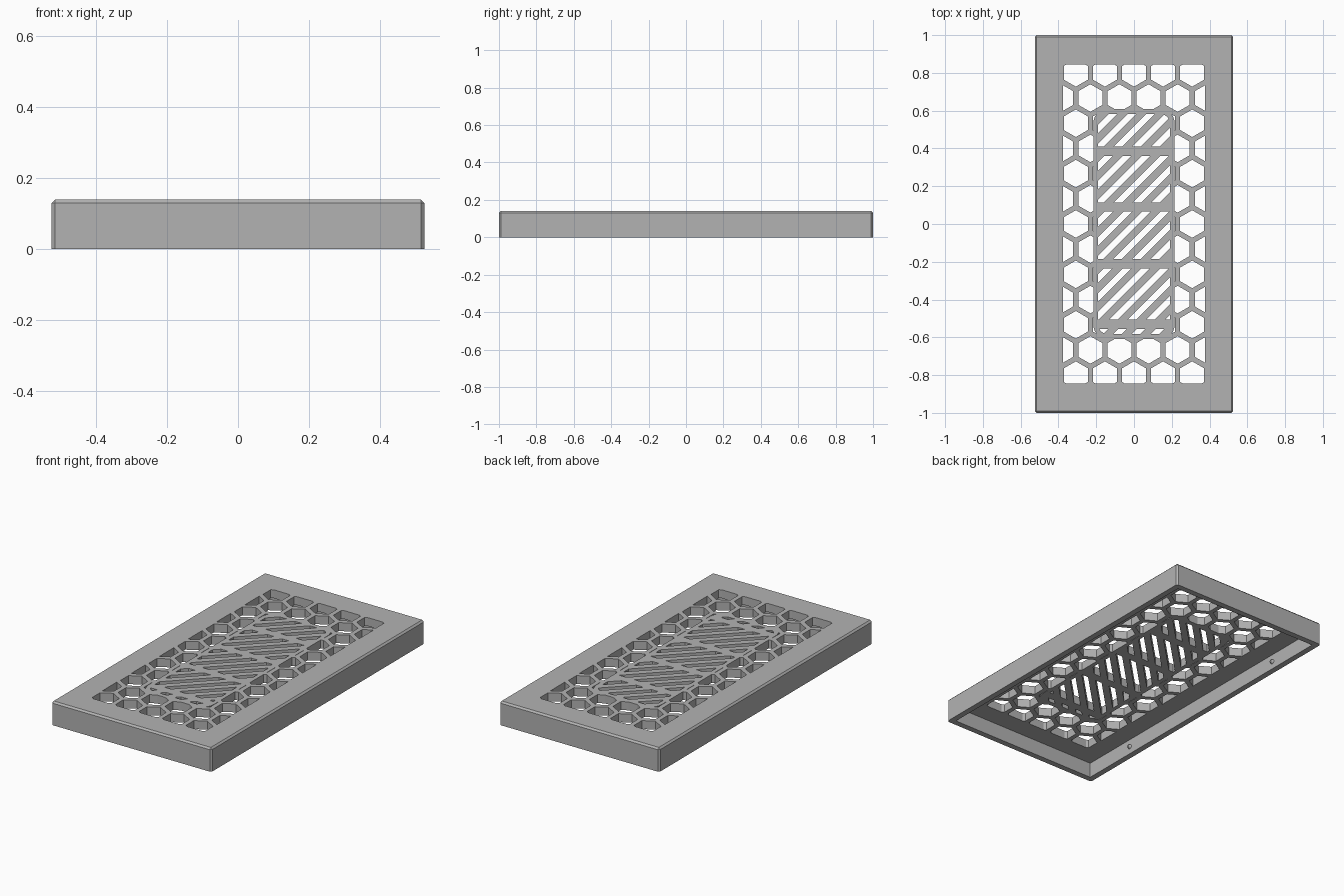
import bpy, bmesh, math
from mathutils import Vector

if "Cube" in bpy.data.objects:
    bpy.data.objects.remove(bpy.data.objects["Cube"])

W, L, H = 0.525, 1.0, 0.14      # half width, half length, height
WALL, ROOF = 0.035, 0.09        # wall thickness, underside of the top panel

grey = bpy.data.materials.new("plain grey")
grey.use_nodes = True
grey.diffuse_color = (0.45, 0.45, 0.45, 1)
grey.node_tree.nodes["Principled BSDF"].inputs["Base Color"].default_value = grey.diffuse_color


def finish(name, bm):
    bmesh.ops.recalc_face_normals(bm, faces=bm.faces)
    mesh = bpy.data.meshes.new(name)
    bm.to_mesh(mesh)
    bm.free()
    mesh.materials.append(grey)
    obj = bpy.data.objects.new(name, mesh)
    bpy.context.collection.objects.link(obj)
    return obj


def prisms(name, outlines, z0, z1):
    """Extrude flat outlines between two heights."""
    bm = bmesh.new()
    for pts in outlines:
        face = bm.faces.new([bm.verts.new((p.x, p.y, z0)) for p in pts])
        top = bmesh.ops.extrude_face_region(bm, geom=[face])["geom"]
        bmesh.ops.translate(bm, vec=(0, 0, z1 - z0),
                            verts=[v for v in top if isinstance(v, bmesh.types.BMVert)])
    return finish(name, bm)


def clip(pts, normal, limit):
    """Keep the part of a convex outline where normal . p <= limit."""
    n, out = Vector(normal), []
    for a, b in zip(pts, pts[1:] + pts[:1]):
        da, db = n.dot(a) - limit, n.dot(b) - limit
        if da <= 0:
            out.append(a)
        if da * db < 0:
            out.append(a.lerp(b, da / (da - db)))
    return out


def area(pts):
    return abs(sum(a.cross(b) for a, b in zip(pts, pts[1:] + pts[:1]))) / 2 if len(pts) > 2 else 0


def rounded(hx, hy, r, steps=6):
    pts = []
    for i, (sx, sy) in enumerate([(1, 1), (-1, 1), (-1, -1), (1, -1)]):
        for k in range(steps + 1):
            t = (i + k / steps) * math.pi / 2
            pts.append(Vector((sx * (hx - r) + r * math.cos(t), sy * (hy - r) + r * math.sin(t))))
    return pts


def rectangle(hx, hy):
    return [Vector(p) for p in ((hx, hy), (-hx, hy), (-hx, -hy), (hx, -hy))]


def cut(obj, cutters):
    """Subtract the cutters, then remove them."""
    for c in cutters:
        mod = obj.modifiers.new("cut", 'BOOLEAN')
        mod.operation, mod.solver, mod.object = 'DIFFERENCE', 'EXACT', c
        c.hide_render = True
    deps = bpy.context.evaluated_depsgraph_get()
    mesh = bpy.data.meshes.new_from_object(obj.evaluated_get(deps))
    obj.modifiers.clear()
    obj.data = mesh
    for c in cutters:
        bpy.data.objects.remove(c)


# Outer cover: chamfered box, hollow underneath
bm = bmesh.new()
bmesh.ops.create_cube(bm, size=1)
bmesh.ops.scale(bm, vec=(2 * W, 2 * L, H), verts=bm.verts)
bmesh.ops.translate(bm, vec=(0, 0, H / 2), verts=bm.verts)
edges = [e for e in bm.edges if max(v.co.z for v in e.verts) > H / 2]
bmesh.ops.bevel(bm, geom=edges, offset=0.01, segments=1, affect='EDGES')
cover = finish("cover", bm)
cavity = prisms("cavity_cutter", [rectangle(W - WALL, L - WALL)], -0.1, ROOF)

# Honeycomb openings, trimmed to a rectangle
pitch, radius = 0.154, 0.073
cells = []
for row in range(-7, 8):
    for col in range(-4, 5):
        c = Vector(((col + (row % 2) / 2) * pitch, row * pitch * math.sqrt(0.75)))
        cell = [c + radius * Vector((math.sin(k * math.pi / 3), math.cos(k * math.pi / 3)))
                for k in range(6)]
        for s in (-1, 1):
            cell = clip(cell, (s, 0), 0.375)
            cell = clip(cell, (0, s), 0.845)
        if area(cell) > 0.0002:
            cells.append(cell)
honeycomb = prisms("honeycomb_cutter", cells, 0.05, 0.2)
window = prisms("window_cutter", [rounded(0.2, 0.595, 0.06)], 0.05, 0.2)
cut(cover, [cavity, honeycomb, window])

# Central rounded panel with diagonal slots between plain crossbars
panel = prisms("slatted_panel", [rounded(0.215, 0.61, 0.075)], ROOF, H)
inner = rounded(0.19, 0.582, 0.05)
bars = [-0.53, -0.21, 0.09, 0.385]
bounds = [-1] + bars + [1]
d = math.sqrt(0.5)
slots = []
for low, high in zip(bounds, bounds[1:]):
    band = clip(clip(inner, (0, 1), high - 0.025), (0, -1), -(low + 0.025))
    for k in range(-9, 10):
        mid = k * 0.07
        slot = clip(clip(band, (-d, d), mid + 0.016), (d, -d), 0.016 - mid)
        if area(slot) > 0.0003:
            slots.append(slot)
cut(panel, [prisms("slot_cutter", slots, 0.05, 0.2)])

# Small locating studs on the inside of the long walls
for side, label in ((1, "left"), (-1, "right")):
    for y, end in ((-0.62, "front"), (0.62, "back")):
        bm = bmesh.new()
        bmesh.ops.create_cone(bm, cap_ends=True, segments=16, radius1=0.015,
                              radius2=0.007, depth=0.016)
        stud = finish(f"{label}_{end}_stud", bm)
        stud.rotation_euler = (0, -side * math.pi / 2, 0)
        stud.location = (side * (W - WALL - 0.006), y, 0.045)
